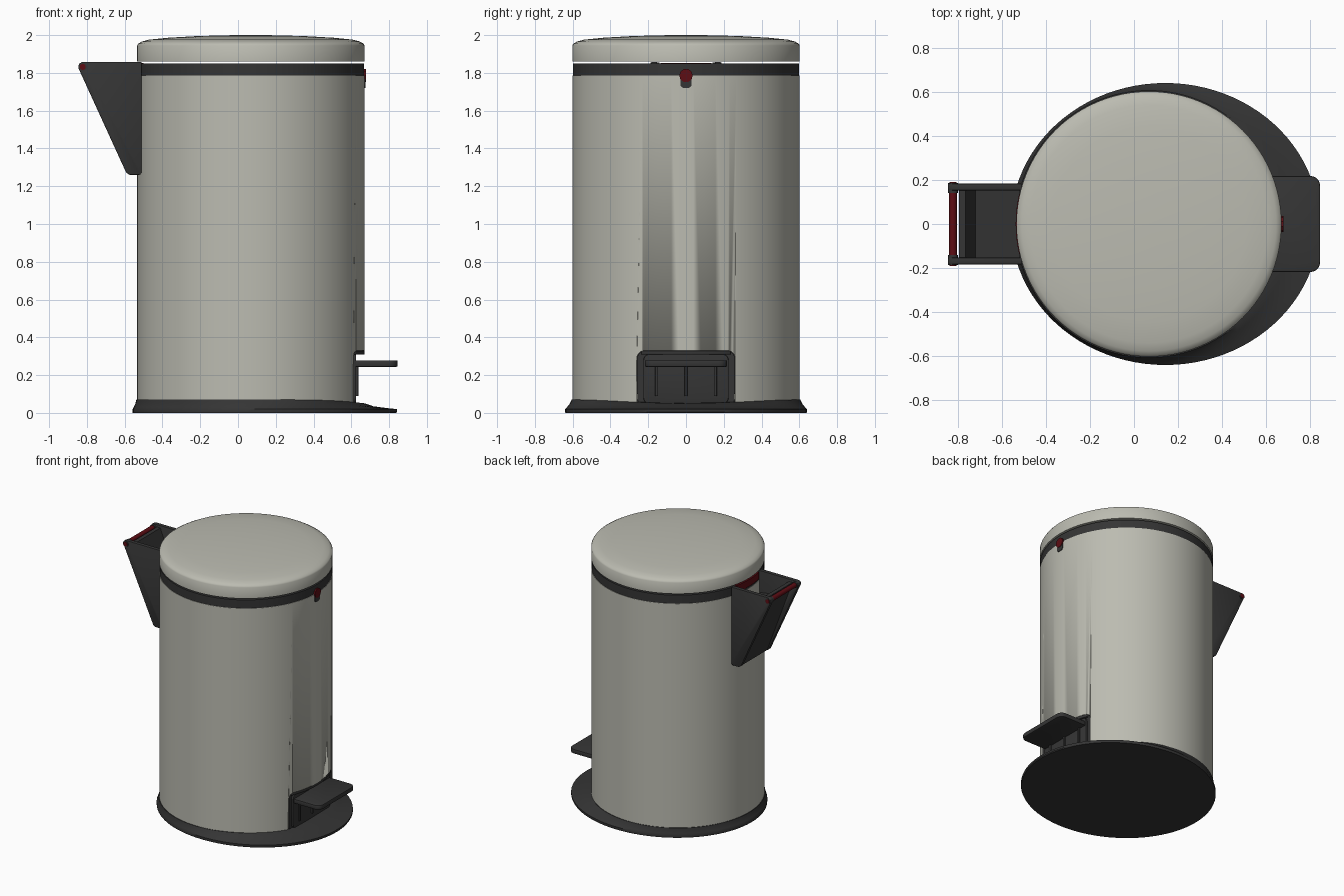
import bpy, bmesh, math
from mathutils import Vector

if "Cube" in bpy.data.objects:
    bpy.data.objects.remove(bpy.data.objects["Cube"])

CX, R, SEG = 0.068, 0.602, 96      # body axis, body radius, roundness


def material(name, rgb):
    m = bpy.data.materials.new(name)
    m.use_nodes = True
    m.diffuse_color = (*rgb, 1)
    m.node_tree.nodes["Principled BSDF"].inputs["Base Color"].default_value = (*rgb, 1)
    return m


STEEL = material("brushed steel", (0.50, 0.50, 0.44))
BLACK = material("black plastic", (0.035, 0.035, 0.035))
RED = material("dark red plastic", (0.11, 0.004, 0.007))


def finish(name, bm, mat, bevel=0, angle=35):
    bmesh.ops.recalc_face_normals(bm, faces=bm.faces[:])
    mesh = bpy.data.meshes.new(name)
    bm.to_mesh(mesh)
    bm.free()
    ob = bpy.data.objects.new(name, mesh)
    bpy.context.collection.objects.link(ob)
    mesh.materials.append(mat)
    bpy.ops.object.select_all(action="DESELECT")
    ob.select_set(True)
    bpy.context.view_layer.objects.active = ob
    if bevel:
        mod = ob.modifiers.new("soft edges", "BEVEL")
        mod.width, mod.segments = bevel, 2
        mod.limit_method = "ANGLE"
        bpy.ops.object.modifier_apply(modifier=mod.name)
    bpy.ops.object.shade_smooth_by_angle(angle=math.radians(angle))
    return ob


def loft(name, rings, mat, closed=False, caps=True):
    """Skin a list of point rings; closed joins the last ring to the first."""
    bm = bmesh.new()
    loops = [[bm.verts.new(p) for p in ring] for ring in rings]
    pairs = list(zip(loops, loops[1:]))
    if closed:
        pairs.append((loops[-1], loops[0]))
    for a, b in pairs:
        for i in range(len(a)):
            j = (i + 1) % len(a)
            bm.faces.new((a[i], a[j], b[j], b[i]))
    if caps and not closed:
        bm.faces.new(loops[0])
        bm.faces.new(loops[-1])
    return finish(name, bm, mat)


def circle(r, z):
    return [Vector((CX + r * math.cos(a), r * math.sin(a), z)) for a in ANGLES]


def lathe(name, profile, mat, **kw):
    return loft(name, [circle(r, z) for r, z in profile], mat, **kw)


def prism(name, pts, lo, hi, axis, mat, bevel=0):
    """Extrude a 2D outline along an axis; outline uses the other two axes in order."""
    bm = bmesh.new()

    def ring(d):
        return [bm.verts.new({"x": (d, u, v), "y": (u, d, v), "z": (u, v, d)}[axis])
                for u, v in pts]
    a, b = ring(lo), ring(hi)
    bm.faces.new(a)
    bm.faces.new(b)
    for i in range(len(a)):
        j = (i + 1) % len(a)
        bm.faces.new((a[i], a[j], b[j], b[i]))
    return finish(name, bm, mat, bevel)


def rounded(u0, u1, v0, v1, r):
    """Rounded rectangle outline."""
    pts = []
    for k, (u, v) in enumerate(((u1 - r, v1 - r), (u0 + r, v1 - r),
                                (u0 + r, v0 + r), (u1 - r, v0 + r))):
        for s in range(6):
            a = math.pi / 2 * (k + s / 5)
            pts.append((u + r * math.cos(a), v + r * math.sin(a)))
    return pts


def disc(u, v, r, n):
    return [(u + r * math.cos(math.tau * i / n), v + r * math.sin(math.tau * i / n))
            for i in range(n)]


ANGLES = [math.tau * i / SEG for i in range(SEG)]

# Steel body shell with a notch for the pedal
body = lathe("body", [(R, 0.045), (R, 1.785), (R - 0.02, 1.785), (R - 0.02, 0.045)],
             STEEL, closed=True)
cutter = prism("pedal_notch_cutter", rounded(-0.26, 0.26, -0.1, 0.33, 0.04),
               0.4, 0.9, "x", BLACK)
cutter.hide_render = True
mod = body.modifiers.new("notch", "BOOLEAN")
mod.operation, mod.object, mod.solver = "DIFFERENCE", cutter, "EXACT"
bpy.context.view_layer.objects.active = body
bpy.ops.object.modifier_apply(modifier=mod.name)
bpy.data.objects.remove(cutter)

# Black collar, inner bucket and domed lid
lathe("collar", [(R - 0.003, 1.78), (R - 0.003, 1.849), (R - 0.04, 1.849), (R - 0.04, 1.78)],
      BLACK, closed=True)
lathe("inner_bucket", [(0.5, 0.1), (0.56, 1.83)], BLACK, caps=False)
lathe("lid", [(R, 1.861), (R, 1.945), (R - 0.006, 1.955), (R - 0.025, 1.966), (0.54, 1.976),
              (0.44, 1.986), (0.3, 1.994), (0.15, 1.999), (0.01, 2.0)], STEEL)

# Flared oval foot, drawn out under the pedal
oval = [Vector((0.142 + 0.70 * math.cos(a), 0.64 * math.sin(a), 0)) for a in ANGLES]


def foot_ring(t, z):
    ring = [o.lerp(c, t) for o, c in zip(oval, circle(R + 0.004, 0))]
    for p, a in zip(ring, ANGLES):
        p.z = z - 0.02 * t * max(0, math.cos(a)) ** 4
    return ring


loft("foot", [foot_ring(t, z) for t, z in
              ((0.03, 0), (0, 0.006), (0, 0.02), (0.3, 0.031), (0.75, 0.05), (1, 0.07))], BLACK)

# Pedal housing: back plate, raised frame, curved hood and ribs
prism("pedal_back_plate", rounded(-0.258, 0.258, 0.04, 0.328, 0.04), 0.57, 0.612, "x", BLACK)
prism("pedal_inner_plate", rounded(-0.225, 0.225, 0.05, 0.31, 0.03), 0.60, 0.626, "x", BLACK, 0.004)
arc = [(CX + R * math.cos(a), R * math.sin(a))
       for a in (math.radians(-23 + 46 * i / 12) for i in range(13))]
prism("pedal_hood", [(0.59, -0.235)] + arc + [(0.59, 0.235)], 0.308, 0.33, "z", BLACK, 0.004)
for y in (-0.155, 0, 0.155):
    prism("pedal_rib", rounded(0.60, 0.638, y - 0.008, y + 0.008, 0.004), 0.09, 0.25, "z", BLACK)

# Pedal with rounded outer corners
prism("pedal", rounded(0.59, 0.845, -0.218, 0.218, 0.045), 0.244, 0.278, "z", BLACK, 0.006)

# Handle bracket: two cheeks, sloping panel, floor and back
cheek = [(-0.51, 1.858), (-0.825, 1.858), (-0.842, 1.848), (-0.846, 1.828),
         (-0.838, 1.81), (-0.592, 1.272), (-0.575, 1.26), (-0.52, 1.26), (-0.51, 1.272)]
for side in (-1, 1):
    lo, hi = sorted((side * 0.153, side * 0.183))
    prism("handle_cheek", cheek, lo, hi, "y", BLACK, 0.004)
    lo, hi = sorted((side * 0.14, side * 0.187))
    prism("handle_pivot", disc(-0.822, 1.832, 0.022, 16), lo, hi, "y", BLACK)
    lo, hi = sorted((side * 0.18, side * 0.19))
    prism("handle_bar_end", disc(-0.822, 1.832, 0.016, 16), lo, hi, "y", RED)
prism("handle_slope", [(-0.795, 1.84), (-0.765, 1.84), (-0.545, 1.265), (-0.58, 1.265)],
      -0.16, 0.16, "y", BLACK)
prism("handle_floor", [(-0.72, 1.72), (-0.52, 1.69), (-0.52, 1.67), (-0.72, 1.70)],
      -0.16, 0.16, "y", BLACK)
prism("handle_bar", disc(-0.822, 1.832, 0.018, 16), -0.142, 0.142, "y", RED)

# Red hinge strip behind the handle and red button opposite
strip = [(CX - r * math.cos(a), r * math.sin(a)) for r, sign in ((R + 0.003, 1), (R - 0.02, -1))
         for a in (sign * math.radians(-13 + 26 * i / 8) for i in range(9))]
prism("hinge_strip", strip, 1.80, 1.853, "z", RED)
prism("button_mount", rounded(-0.03, 0.03, 1.72, 1.81, 0.02), 0.655, 0.674, "x", BLACK)
prism("button", disc(0, 1.786, 0.036, 10), 0.655, 0.678, "x", RED)
